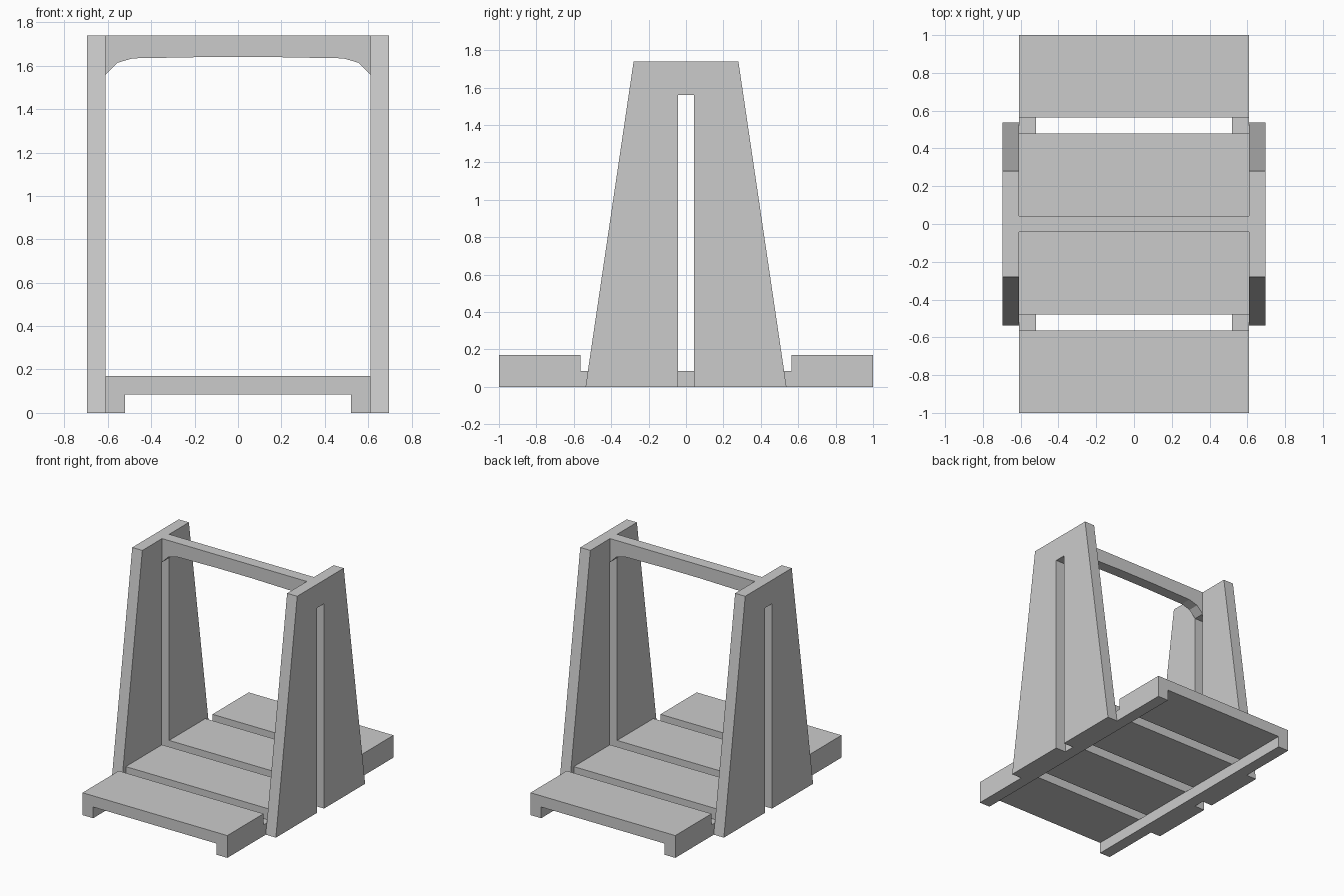
import bpy, bmesh

if "Cube" in bpy.data.objects:
    bpy.data.objects.remove(bpy.data.objects["Cube"])


def prism(name, pts, axis, lo, hi):
    """Extrude a 2D profile: axis 'x' takes (y, z) points, axis 'y' takes (x, z) points."""
    bm = bmesh.new()
    place = (lambda p: (lo, p[0], p[1])) if axis == 'x' else (lambda p: (p[0], lo, p[1]))
    face = bm.faces.new([bm.verts.new(place(p)) for p in pts])
    ext = bmesh.ops.extrude_face_region(bm, geom=[face])
    move = (hi - lo, 0, 0) if axis == 'x' else (0, hi - lo, 0)
    bmesh.ops.translate(bm, vec=move,
                        verts=[v for v in ext['geom'] if isinstance(v, bmesh.types.BMVert)])
    bmesh.ops.recalc_face_normals(bm, faces=bm.faces)
    mesh = bpy.data.meshes.new(name)
    bm.to_mesh(mesh)
    bm.free()
    obj = bpy.data.objects.new(name, mesh)
    bpy.context.collection.objects.link(obj)
    return obj


def box(name, x, y, z):
    return prism(name, [(x[0], z[0]), (x[1], z[0]), (x[1], z[1]), (x[0], z[1])], 'y', *y)


def mirrored(half):
    """Complete a profile from its right half, listed bottom to top."""
    return half + [(-a, b) for a, b in reversed(half)]


INNER, OUTER = 0.61, 0.695   # faces of the side panels
TOP, SLOT = 1.74, 0.043
RAIL, DECK = 0.085, 0.17

# Tapered side panels with a central slot, and floor rails
panel = mirrored([(SLOT, 1.56), (SLOT, 0), (0.537, 0), (0.28, TOP)])
for side, s in (("left", -1), ("right", 1)):
    prism(f"{side}_side_panel", panel, 'x', *sorted((s * INNER, s * OUTER)))
    box(f"{side}_floor_rail", sorted((s * 0.52, s * INNER)), (-1, 1), (0, RAIL))

# Deck planks with gaps between them
for i, y in enumerate([(-1, -0.564), (-0.479, -0.043), (0.043, 0.479), (0.564, 1)]):
    box(f"deck_plank_{i + 1}", (-INNER, INNER), y, (RAIL, DECK))

# Top crossbeam with curved brackets at its ends
beam = mirrored([(0.15, 1.64), (0.31, 1.637), (0.485, 1.634), (0.557, 1.613),
                 (INNER, 1.56), (INNER, TOP)])
prism("top_crossbeam", beam, 'y', -SLOT, SLOT)
